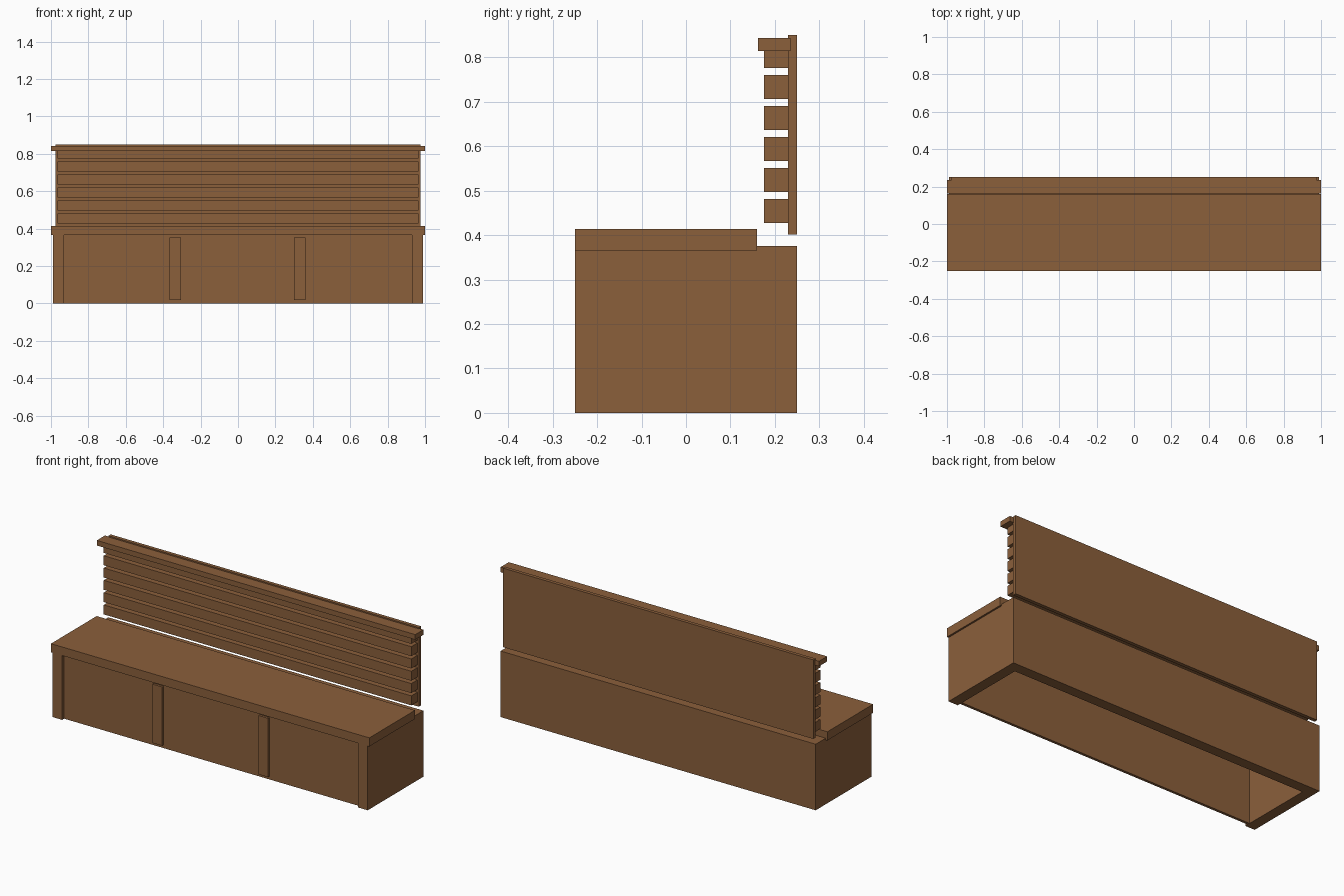
import bpy, bmesh

if "Cube" in bpy.data.objects:
    bpy.data.objects.remove(bpy.data.objects["Cube"])

wood = bpy.data.materials.new("brown_wood")
wood.diffuse_color = (0.258, 0.115, 0.044, 1)
wood.use_nodes = True
wood.node_tree.nodes["Principled BSDF"].inputs["Base Color"].default_value = wood.diffuse_color


def finish(name, bm):
    bmesh.ops.recalc_face_normals(bm, faces=bm.faces)
    mesh = bpy.data.meshes.new(name)
    bm.to_mesh(mesh)
    bm.free()
    mesh.materials.append(wood)
    obj = bpy.data.objects.new(name, mesh)
    bpy.context.collection.objects.link(obj)
    return obj


def box(name, x, y, z):
    """Box from (min, max) ranges on each axis."""
    bm = bmesh.new()
    bmesh.ops.create_cube(bm, size=1)
    for v in bm.verts:
        for i, (lo, hi) in enumerate((x, y, z)):
            v.co[i] = hi if v.co[i] > 0 else lo
    return finish(name, bm)


def prism(name, points, z0, z1):
    """Plan outline extruded upwards."""
    bm = bmesh.new()
    face = bm.faces.new([bm.verts.new((px, py, z0)) for px, py in points])
    top = bmesh.ops.extrude_face_region(bm, geom=[face], use_keep_orig=True)
    for g in top["geom"]:
        if isinstance(g, bmesh.types.BMVert):
            g.co.z = z1
    return finish(name, bm)


# Base: U-shaped walls, open at the bottom
prism("base_walls", [(-0.99, -0.25), (-0.93, -0.25), (-0.93, 0.19), (0.93, 0.19),
                     (0.93, -0.25), (0.99, -0.25), (0.99, 0.25), (-0.99, 0.25)], 0, 0.375)
box("base_lid", (-0.93, 0.93), (-0.217, 0.19), (0.355, 0.375))
box("front_panel", (-0.93, 0.93), (-0.232, -0.217), (0, 0.37))

# Raised uprights on the front panel
for i, x in enumerate((-0.335, 0.33)):
    box(f"front_upright_{i + 1}", (x - 0.03, x + 0.03), (-0.245, -0.23), (0.018, 0.352))

# Seat slab
box("seat", (-1, 1), (-0.25, 0.16), (0.365, 0.414))

# Backrest: board, slats and top cap
box("back_board", (-0.975, 0.975), (0.23, 0.25), (0.401, 0.85))
for i in range(6):
    z = 0.427 + i * 0.0698
    box(f"back_slat_{i + 1}", (-0.966, 0.966), (0.175, 0.23), (z, z + 0.054))
box("back_cap", (-1, 1), (0.162, 0.235), (0.814, 0.843))
